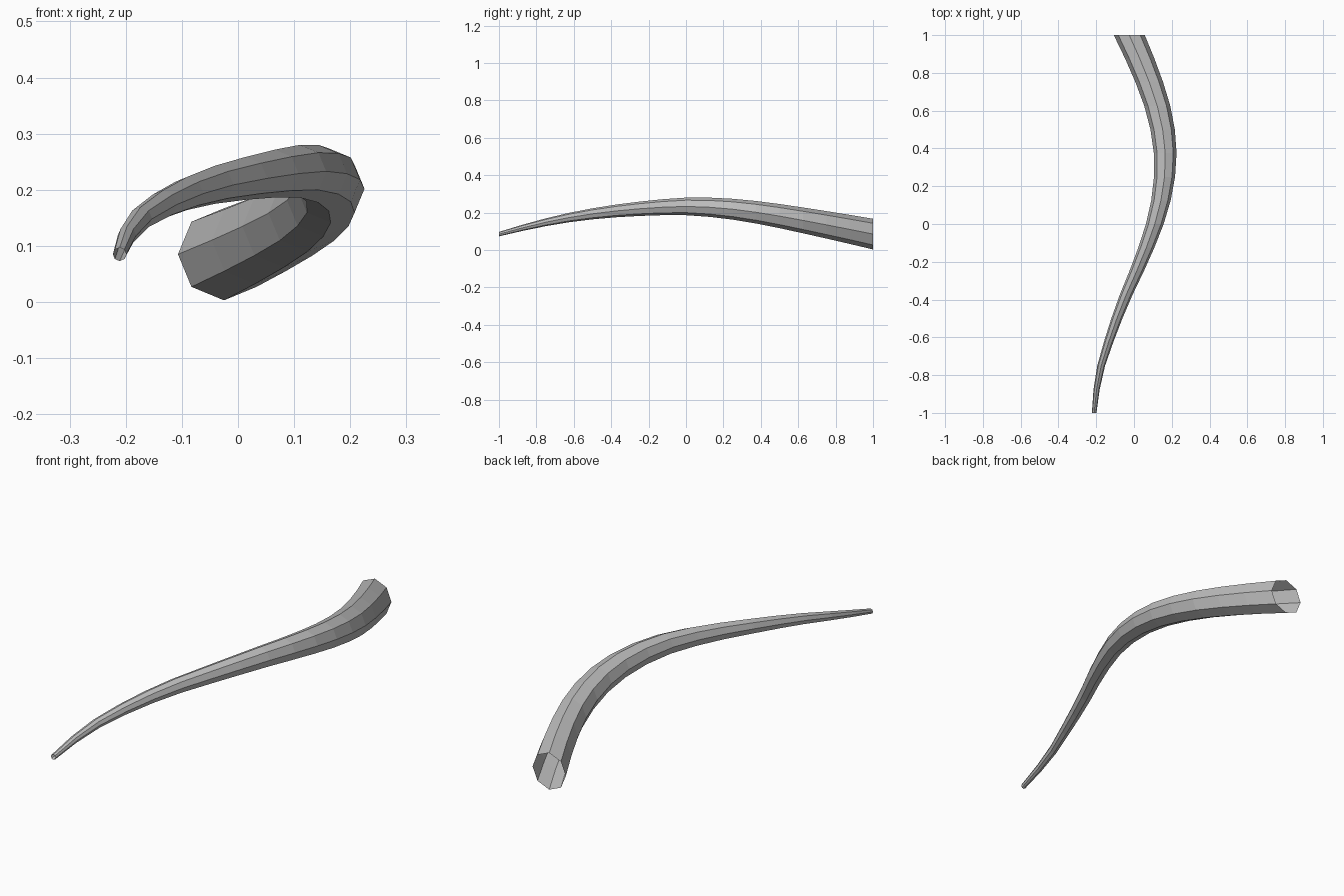
import bpy, bmesh, math
from mathutils import Vector

cube = bpy.data.objects.get("Cube")
if cube:
    bpy.data.objects.remove(cube, do_unlink=True)

SIDES, RINGS = 8, 16
TIP_RADIUS, BASE_RADIUS = 0.012, 0.082

# centre line (x, z), evenly spaced from the tip to the wide end
PATH = [Vector(p) for p in (
    (-0.211, 0.085), (-0.186, 0.137), (-0.126, 0.178), (-0.052, 0.206),
    (0.035, 0.224), (0.11, 0.233), (0.156, 0.223), (0.164, 0.198),
    (0.13, 0.163), (0.062, 0.125), (-0.025, 0.085))]


def centre(t):
    """Smooth spline through the path points, t from 0 to 1."""
    last = len(PATH) - 1
    i = min(int(t * last), last - 1)
    f = t * last - i
    b, c = PATH[i], PATH[i + 1]
    a = PATH[i - 1] if i > 0 else 2 * b - c
    d = PATH[i + 2] if i + 2 <= last else 2 * c - b
    return b + 0.5 * f * ((c - a) + f * ((2*a - 5*b + 4*c - d)
                          + f * (3 * (b - c) + d - a)))


# plain grey material
grey = bpy.data.materials.new("plain_grey")
grey.use_nodes = True
colour = (0.5, 0.5, 0.5, 1)
grey.diffuse_color = colour
grey.node_tree.nodes["Principled BSDF"].inputs["Base Color"].default_value = colour

# tapered, open-ended tube with upright rings
bm = bmesh.new()
rings = []
for k in range(RINGS + 1):
    t = k / RINGS
    c = centre(t)
    r = TIP_RADIUS + (BASE_RADIUS - TIP_RADIUS) * t
    angles = [math.tau * j / SIDES for j in range(SIDES)]
    rings.append([bm.verts.new((c.x + r * math.cos(a), 2 * t - 1,
                                c.y + r * math.sin(a))) for a in angles])
for near, far in zip(rings, rings[1:]):
    for j in range(SIDES):
        n = (j + 1) % SIDES
        bm.faces.new((near[j], far[j], far[n], near[n]))
bmesh.ops.recalc_face_normals(bm, faces=bm.faces)

mesh = bpy.data.meshes.new("curved_horn")
bm.to_mesh(mesh)
bm.free()
mesh.materials.append(grey)
horn = bpy.data.objects.new("curved_horn", mesh)
bpy.context.collection.objects.link(horn)
